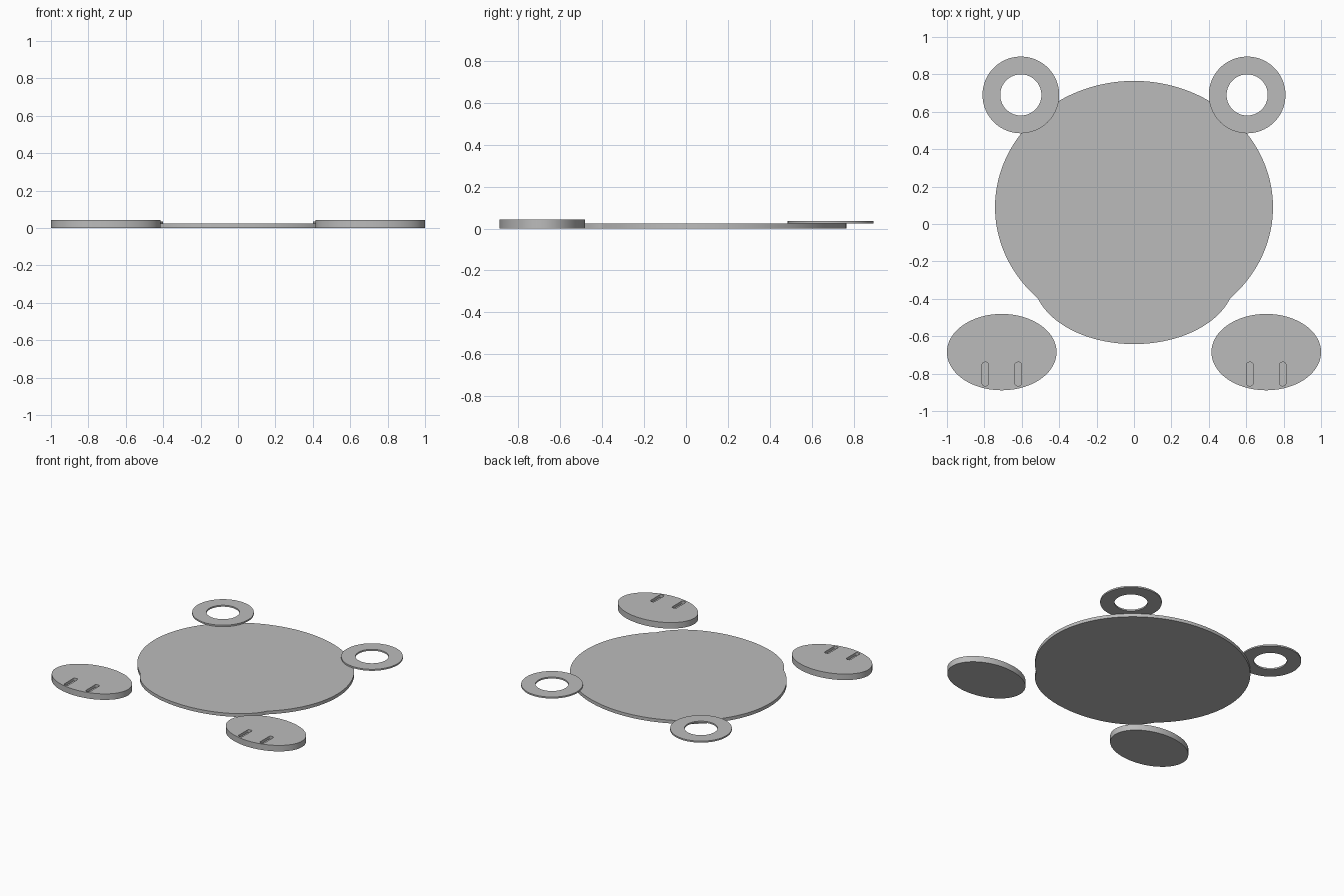
import bpy, bmesh
from math import sin, cos, pi, sqrt, radians

cube = bpy.data.objects.get("Cube")
if cube:
    bpy.data.objects.remove(cube)

grey = bpy.data.materials.new("plain grey")
grey.use_nodes = True
colour = (0.5, 0.5, 0.5, 1)
grey.diffuse_color = colour
grey.node_tree.nodes["Principled BSDF"].inputs["Base Color"].default_value = colour


def circle(n):
    return [(cos(2 * pi * i / n), sin(2 * pi * i / n)) for i in range(n)]


def ellipse(cx, cy, rx, ry, n=128):
    return [(cx + rx * c, cy + ry * s) for c, s in circle(n)]


def add_object(name, bm):
    bmesh.ops.recalc_face_normals(bm, faces=bm.faces)
    mesh = bpy.data.meshes.new(name)
    bm.to_mesh(mesh)
    bm.free()
    mesh.materials.append(grey)
    obj = bpy.data.objects.new(name, mesh)
    bpy.context.collection.objects.link(obj)
    return obj


def activate(obj):
    bpy.ops.object.select_all(action='DESELECT')
    obj.select_set(True)
    bpy.context.view_layer.objects.active = obj


def smooth(obj):
    activate(obj)
    bpy.ops.object.shade_smooth_by_angle(angle=radians(30))


def plate(name, outline, z0, z1):
    """Flat plate with the given outline."""
    bm = bmesh.new()
    face = bm.faces.new([bm.verts.new((x, y, z0)) for x, y in outline])
    top = bmesh.ops.extrude_face_region(bm, geom=[face], use_keep_orig=True)
    verts = [g for g in top["geom"] if isinstance(g, bmesh.types.BMVert)]
    bmesh.ops.translate(bm, verts=verts, vec=(0, 0, z1 - z0))
    return add_object(name, bm)


def ring(name, cx, cy, outer, inner, z0, z1, n=128):
    """Flat washer with a round hole."""
    bm = bmesh.new()
    loops = [[bm.verts.new((x, y, z)) for x, y in ellipse(cx, cy, r, r, n)]
             for r, z in ((outer, z0), (outer, z1), (inner, z1), (inner, z0))]
    for k in range(4):
        a, b = loops[k], loops[(k + 1) % 4]
        for i in range(n):
            j = (i + 1) % n
            bm.faces.new((a[i], a[j], b[j], b[i]))
    return add_object(name, bm)


def reach(c, s, origin_y, cy, rx, ry):
    """Distance along a ray from (0, origin_y) to an ellipse centred at (0, cy)."""
    d = origin_y - cy
    qa = (c / rx) ** 2 + (s / ry) ** 2
    qb = d * s / ry ** 2
    qc = (d / ry) ** 2 - 1
    return (-qb + sqrt(qb * qb - qa * qc)) / qa


# Body: outline of a large ellipse merged with a smaller lower one
origin = -0.2
body_outline = []
for c, s in circle(256):
    r = max(reach(c, s, origin, 0.09, 0.743, 0.675),
            reach(c, s, origin, -0.29, 0.54, 0.352))
    body_outline.append((r * c, origin + r * s))
smooth(plate("body", body_outline, 0, 0.024))

for side, sign in (("left", 1), ("right", -1)):
    # Ear rings rest on top of the body
    smooth(ring(side + "_ear_ring", sign * 0.605, 0.69, 0.205, 0.11, 0.024, 0.035))

    # Feet with two shallow rounded slots between the toes
    foot_x = sign * 0.707
    foot = plate(side + "_foot", ellipse(foot_x, -0.685, 0.293, 0.204), 0, 0.044)
    for offset in (-0.088, 0.088):
        w, h, r = 0.017, 0.063, 0.012
        slot = []
        for c, s in circle(32):
            slot.append((foot_x + offset + r * c + (w - r) * (1 if c > 0 else -1),
                         -0.802 + r * s + (h - r) * (1 if s > 0 else -1)))
        cutter = plate("slot_cutter", slot, 0.024, 0.06)
        cutter.hide_render = True
        cut = foot.modifiers.new("slot", 'BOOLEAN')
        cut.operation = 'DIFFERENCE'
        cut.solver = 'EXACT'
        cut.object = cutter
        activate(foot)
        bpy.ops.object.modifier_apply(modifier=cut.name)
        bpy.data.objects.remove(cutter)
    smooth(foot)
